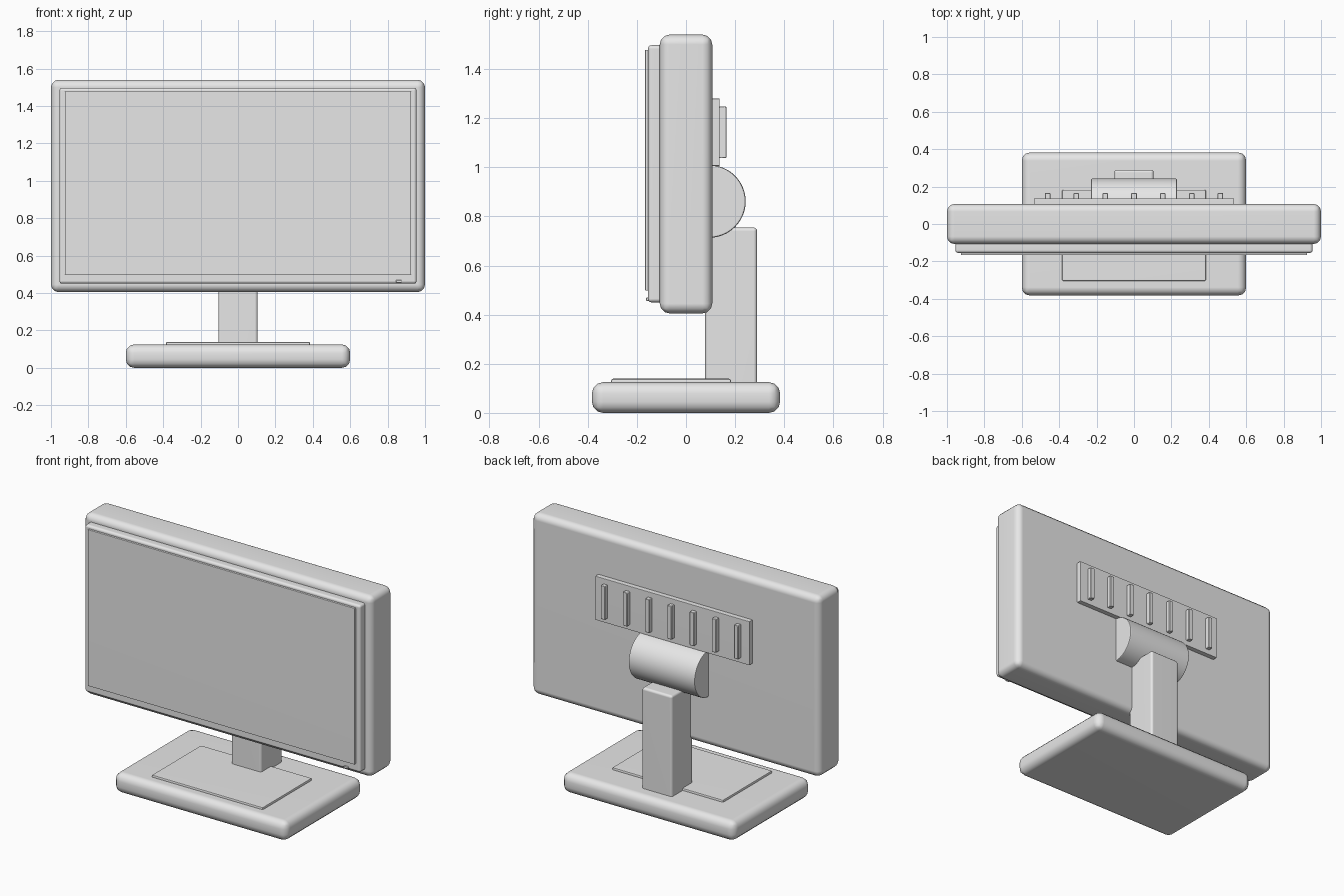
import bpy, bmesh, math
from mathutils import Matrix, Vector

cube = bpy.data.objects.get("Cube")
if cube:
    bpy.data.objects.remove(cube, do_unlink=True)

# Single plain grey plastic
GREY = (0.8, 0.8, 0.8, 1.0)
grey = bpy.data.materials.new("plain_grey")
grey.use_nodes = True
grey.diffuse_color = GREY
for node in grey.node_tree.nodes:
    if node.type == 'BSDF_PRINCIPLED':
        node.inputs["Base Color"].default_value = GREY


def finish(name, bm, bevel, segments):
    """Round the hard edges, smooth the roundings and add the object."""
    if bevel:
        edges = [e for e in bm.edges if e.calc_face_angle(0) > math.radians(60)]
        bmesh.ops.bevel(bm, geom=edges, offset=bevel, segments=segments,
                        profile=0.5, affect='EDGES', clamp_overlap=True)
    bmesh.ops.recalc_face_normals(bm, faces=bm.faces)
    mesh = bpy.data.meshes.new(name)
    bm.to_mesh(mesh)
    bm.free()
    mesh.materials.append(grey)
    obj = bpy.data.objects.new(name, mesh)
    bpy.context.collection.objects.link(obj)
    bpy.ops.object.select_all(action='DESELECT')
    obj.select_set(True)
    bpy.context.view_layer.objects.active = obj
    bpy.ops.object.shade_smooth_by_angle(angle=math.radians(40))
    weighted = obj.modifiers.new("flat_faces", 'WEIGHTED_NORMAL')
    weighted.keep_sharp = True
    return obj


def box(name, x, y, z, bevel=0.0, segments=3):
    """Box spanning the (low, high) ranges on each axis."""
    bm = bmesh.new()
    size = [r[1] - r[0] for r in (x, y, z)]
    centre = Vector([(r[0] + r[1]) / 2 for r in (x, y, z)])
    bmesh.ops.create_cube(bm, size=1, matrix=Matrix.Translation(centre)
                          @ Matrix.Diagonal((*size, 1)))
    return finish(name, bm, bevel, segments)


def sym(half):
    return (-half, half)


# Display: housing, bezel, screen and power button
box("housing", sym(1.0), (-0.107, 0.107), (0.405, 1.54), 0.04)
box("bezel", sym(0.955), (-0.155, -0.09), (0.45, 1.497), 0.015)
box("screen", sym(0.925), (-0.167, -0.14), (0.498, 1.478), 0.004, 2)
box("power_button", (0.845, 0.875), (-0.162, -0.14), (0.455, 0.47), 0.002, 1)

# Vent panel with a row of ribs on the back
box("vent_panel", sym(0.535), (0.095, 0.137), (1.005, 1.28), 0.004, 2)
for i in range(7):
    x = (i - 3) * 0.154
    box(f"vent_rib_{i + 1}", (x - 0.015, x + 0.015), (0.13, 0.165),
        (1.037, 1.247), 0.003, 1)

# Tilt hinge barrel lying along x
bm = bmesh.new()
bmesh.ops.create_cone(bm, cap_ends=True, segments=48, radius1=0.148,
                      radius2=0.148, depth=0.46,
                      matrix=Matrix.Translation((0, 0.095, 0.861))
                      @ Matrix.Rotation(math.pi / 2, 4, 'Y'))
finish("hinge_barrel", bm, 0.008, 2)

# Stand
box("stand_post", sym(0.105), (0.078, 0.29), (0.1, 0.755), 0.015)
box("base", sym(0.6), sym(0.383), (0.0, 0.125), 0.045)
box("base_plate", sym(0.385), (-0.305, 0.183), (0.11, 0.139), 0.008, 2)
